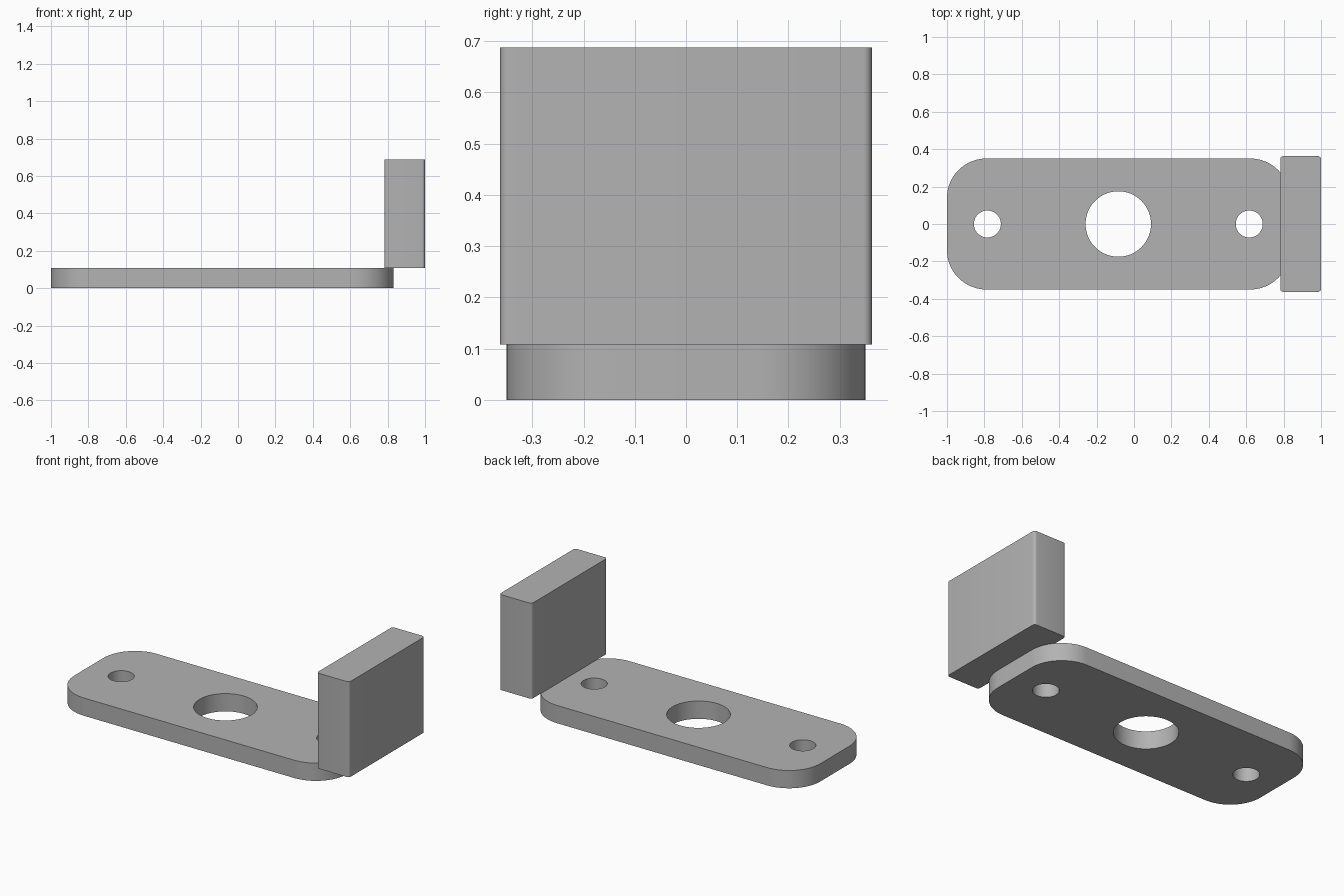
import bpy
import bmesh
from math import cos, sin, pi, radians

cube = bpy.data.objects.get("Cube")
if cube:
    bpy.data.objects.remove(cube, do_unlink=True)

# Single grey finish
grey = bpy.data.materials.new("plain_grey")
grey.use_nodes = True
grey.diffuse_color = (0.45, 0.45, 0.45, 1)
grey.node_tree.nodes["Principled BSDF"].inputs["Base Color"].default_value = grey.diffuse_color


def arc(cx, cy, r, start, sweep, steps):
    return [(cx + r * cos(start + sweep * i / steps),
             cy + r * sin(start + sweep * i / steps)) for i in range(steps + 1)]


def rounded_rect(x0, x1, half_y, r, steps):
    corners = [(x1 - r, half_y - r), (x0 + r, half_y - r),
               (x0 + r, r - half_y), (x1 - r, r - half_y)]
    return [p for k, (cx, cy) in enumerate(corners)
            for p in arc(cx, cy, r, k * pi / 2, pi / 2, steps)]


def circle(cx, r, steps=64):
    return arc(cx, 0, r, 0, 2 * pi, steps)[:-1]


def extrude_profile(name, loops, z0, z1):
    """Fill an outline with holes and extrude it upwards as a clean mesh."""
    curve = bpy.data.curves.new(name, "CURVE")
    curve.dimensions = "2D"
    curve.fill_mode = "BOTH"
    curve.extrude = (z1 - z0) / 2
    for loop in loops:
        spline = curve.splines.new("POLY")
        spline.points.add(len(loop) - 1)
        for point, (x, y) in zip(spline.points, loop):
            point.co = (x, y, 0, 1)
        spline.use_cyclic_u = True
    obj = bpy.data.objects.new(name, curve)
    bpy.context.collection.objects.link(obj)
    bpy.ops.object.select_all(action="DESELECT")
    obj.select_set(True)
    bpy.context.view_layer.objects.active = obj
    bpy.ops.object.convert(target="MESH")
    obj = bpy.context.object
    obj.name = name
    bm = bmesh.new()
    bm.from_mesh(obj.data)
    bmesh.ops.remove_doubles(bm, verts=bm.verts, dist=1e-5)
    bmesh.ops.translate(bm, verts=bm.verts, vec=(0, 0, (z0 + z1) / 2))
    bmesh.ops.recalc_face_normals(bm, faces=bm.faces)
    bm.to_mesh(obj.data)
    bm.free()
    obj.data.materials.clear()
    obj.data.materials.append(grey)
    bpy.ops.object.shade_smooth_by_angle(angle=radians(30))
    return obj


PLATE_TOP = 0.108

# Flat base plate with a centre bore and two bolt holes
extrude_profile("base_plate",
                [rounded_rect(-1, 0.832, 0.35, 0.21, 16),
                 circle(-0.084, 0.175), circle(-0.784, 0.072), circle(0.616, 0.072)],
                0, PLATE_TOP)

# Upright block standing on the plate's end
extrude_profile("end_block", [rounded_rect(0.782, 1, 0.363, 0.017, 6)],
                PLATE_TOP, 0.687)
